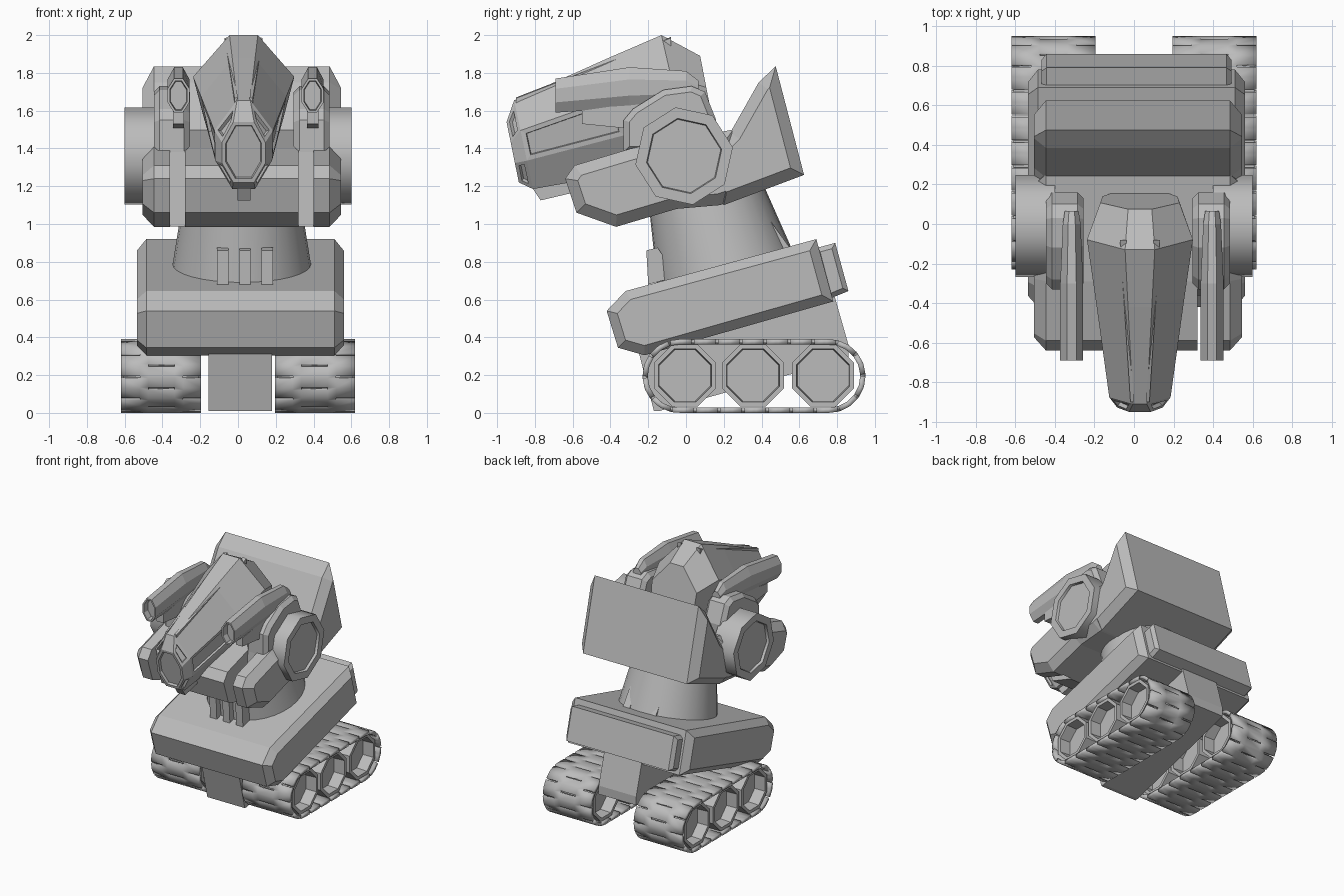
import bpy, bmesh
from math import sin, cos, pi, radians
from mathutils import Vector

if "Cube" in bpy.data.objects:
    bpy.data.objects.remove(bpy.data.objects["Cube"])

grey = bpy.data.materials.new("plain grey")
grey.use_nodes = True
COLOUR = (0.5, 0.5, 0.5, 1)
grey.diffuse_color = COLOUR
grey.node_tree.nodes["Principled BSDF"].inputs["Base Color"].default_value = COLOUR

C = 0.02        # centre line of the upper body
H = 0.0125      # centre line of the hull
SIDES = (("left", 1), ("right", -1))


def finish(bm, name, smooth=None):
    bmesh.ops.recalc_face_normals(bm, faces=bm.faces)
    me = bpy.data.meshes.new(name)
    bm.to_mesh(me)
    bm.free()
    me.materials.append(grey)
    ob = bpy.data.objects.new(name, me)
    bpy.context.collection.objects.link(ob)
    if smooth:
        bpy.ops.object.select_all(action='DESELECT')
        ob.select_set(True)
        bpy.context.view_layer.objects.active = ob
        bpy.ops.object.shade_smooth_by_angle(angle=radians(smooth))
    return ob


def inset(bm, faces, thickness, depth):
    bmesh.ops.inset_individual(bm, faces=faces, thickness=thickness,
                               depth=depth, use_even_offset=True)


def prism(name, profile, centre, half, chamfer=0.0, recess=None, smooth=None):
    """Side profile (y, z) extruded across x, with chamfered or recessed ends."""
    bm = bmesh.new()
    w = half - chamfer
    rings = [[bm.verts.new((centre + s * w, y, z)) for y, z in profile] for s in (-1, 1)]
    n = len(profile)
    ends = [bm.faces.new(r) for r in rings]
    for i in range(n):
        j = (i + 1) % n
        bm.faces.new((rings[0][i], rings[0][j], rings[1][j], rings[1][i]))
    bmesh.ops.recalc_face_normals(bm, faces=bm.faces)
    if chamfer:
        inset(bm, ends, chamfer, chamfer)
    if recess:
        inset(bm, ends, recess[0], 0)
        inset(bm, ends, 0.005, -recess[1])
    return finish(bm, name, smooth)


def loft(bm, sections):
    """Skin closed sections; returns the rows of side faces and the two caps."""
    rings = [[bm.verts.new(p) for p in s] for s in sections]
    n = len(rings[0])
    rows = [[bm.faces.new((a[i], a[(i + 1) % n], b[(i + 1) % n], b[i])) for i in range(n)]
            for a, b in zip(rings, rings[1:])]
    caps = [bm.faces.new(rings[0]), bm.faces.new(rings[-1])]
    bmesh.ops.recalc_face_normals(bm, faces=bm.faces)
    return rows, caps


def ngon(y, z, r, sides, turn):
    return [(y + r * cos(2 * pi * i / sides + turn), z + r * sin(2 * pi * i / sides + turn))
            for i in range(sides)]


# Track belts: a loop of plates with staggered slots
R, Y0, LENGTH = 0.195, -0.035, 0.79


def belt_point(s):
    arc = pi * R
    s %= 2 * (LENGTH + arc)
    if s < LENGTH:
        return Y0 + s, 2 * R
    s -= LENGTH
    if s < arc:
        return Y0 + LENGTH + R * sin(s / R), R + R * cos(s / R)
    s -= arc
    if s < LENGTH:
        return Y0 + LENGTH - s, 0
    s -= LENGTH
    return Y0 - R * sin(s / R), R - R * cos(s / R)


LINKS = 44
pitch = 2 * (LENGTH + pi * R) / LINKS
columns = (0.195, 0.29, 0.335, 0.475, 0.52, 0.62)
for side, sx in SIDES:
    bm = bmesh.new()
    rows = []
    for k in range(LINKS):
        for off in (0, 0.014):
            y, z = belt_point(k * pitch + off)
            rows.append([bm.verts.new((sx * x, y, z)) for x in columns])
    for i, a in enumerate(rows):
        b = rows[(i + 1) % len(rows)]
        for c in range(5):
            slot = i % 2 == 0 and c in ((2,) if i % 4 == 0 else (0, 4))
            if not slot:
                bm.faces.new((a[c], a[c + 1], b[c + 1], b[c]))
    belt = finish(bm, side + "_track_belt", 40)
    mod = belt.modifiers.new("thickness", 'SOLIDIFY')
    mod.thickness = 0.028
    mod.offset = -1
    # Road wheels
    for k, y in enumerate((-0.005, 0.355, 0.725)):
        prism(f"{side}_wheel_{k + 1}", ngon(y, 0.198, 0.178, 8, pi / 8),
              sx * 0.408, 0.2, recess=(0.025, 0.09))

# Keel between the tracks
prism("keel", [(-0.25, 0.32), (-0.17, 0.01), (-0.14, 0.01), (0.86, 0.29),
               (0.86, 0.36), (0.78, 0.64), (0.0, 0.45)], H, 0.168)

# Sloping hull and rear plate
prism("hull", [(-0.42, 0.54), (-0.32, 0.645), (0.69, 0.92), (0.78, 0.59),
               (-0.22, 0.305), (-0.36, 0.345)], H, 0.548, 0.05)
prism("rear_plate", [(0.68, 0.87), (0.79, 0.9), (0.86, 0.645), (0.75, 0.6)], H, 0.48, 0.025)

# Neck leaning with the hull, and its ribs
TILT = radians(15)
bm = bmesh.new()
sections = []
for t, r in ((-0.06, 0.375), (0.42, 0.3)):
    base = Vector((C, 0.2 - sin(TILT) * t, 0.79 + cos(TILT) * t))
    sections.append([base + r * Vector((cos(a), sin(a) * cos(TILT), sin(a) * sin(TILT)))
                     for a in (2 * pi * i / 32 for i in range(32))])
loft(bm, sections)
finish(bm, "neck", 40)
for k in (-1, 0, 1):
    x = 0.037 + k * 0.117
    prism(f"front_rib_{k + 2}", [(-0.21, 0.86), (-0.15, 0.875), (-0.05, 0.72), (-0.2, 0.68)], x, 0.03)
    prism(f"back_rib_{k + 2}", [(0.38, 1.02), (0.43, 1.04), (0.545, 0.88), (0.45, 0.84)], x, 0.03)

# Torso with two grooves down the chest
torso = prism("torso", [(-0.64, 1.24), (-0.59, 1.31), (-0.29, 1.4), (0.25, 1.5), (0.3, 1.14),
                        (0.18, 1.1), (-0.05, 1.08), (-0.37, 0.985), (-0.58, 1.06)], C, 0.525, 0.06)
for side, sx in SIDES:
    cutter = prism(side + "_groove_cutter", [(-0.8, 0.9), (-0.8, 1.5), (-0.32, 1.5), (-0.37, 0.9)],
                   C + sx * 0.34, 0.04)
    cutter.hide_render = True
    cutter.hide_viewport = True
    cutter.display_type = 'WIRE'
    mod = torso.modifiers.new(side + "_groove", 'BOOLEAN')
    mod.operation = 'DIFFERENCE'
    mod.solver = 'EXACT'
    mod.object = cutter

# Backpack
prism("backpack", [(0.15, 1.4), (0.235, 1.485), (0.385, 1.75), (0.475, 1.835), (0.625, 1.26),
                   (0.2, 1.1), (0.15, 1.15)], C, 0.525, 0.06)

for side, sx in SIDES:
    # Shoulder disc
    prism(side + "_shoulder", ngon(-0.01, 1.36, 0.262, 8, radians(10)), sx * 0.5, 0.1,
          recess=(0.055, 0.02), smooth=50)
    # Gun mount
    prism(side + "_gun_mount", [(-0.33, 1.38), (-0.33, 1.55), (-0.28, 1.61), (-0.12, 1.71), (0.03, 1.73),
                                (0.1, 1.7), (0.16, 1.55), (0.16, 1.38)], C + sx * 0.37, 0.095, 0.03)
    # Gun pod: tapering six-sided barrel with a hollow muzzle
    bm = bmesh.new()
    sections = []
    for y, lo, hi, w in ((-0.69, 1.59, 1.77, 0.058), (-0.3, 1.615, 1.83, 0.058),
                         (0.0, 1.64, 1.81, 0.045), (0.065, 1.66, 1.76, 0.035)):
        x, d = 0.04 + sx * 0.355, hi - lo
        sections.append([(x + u * w, y, lo + v * d) for u, v in
                         ((0.4, 0), (1, 0.3), (1, 0.7), (0.4, 1),
                          (-0.4, 1), (-1, 0.7), (-1, 0.3), (-0.4, 0))])
    rows, caps = loft(bm, sections)
    inset(bm, caps[:1], 0.012, 0)
    inset(bm, caps[:1], 0.004, -0.05)
    finish(bm, side + "_gun_pod")
    prism(side + "_gun_rail", [(-0.55, 1.6), (-0.55, 1.53), (-0.25, 1.5), (-0.2, 1.65)],
          0.04 + sx * 0.355, 0.03)


# Head: eight-sided sections from muzzle to back
def head_section(top, bottom, widths):
    half = []
    for w, f in zip(widths, (1, 0.66, 0.32, 0)):
        half.append((w, bottom[0] + f * (top[0] - bottom[0]), bottom[1] + f * (top[1] - bottom[1])))
    return ([(C + 0.01 + w, y, z) for w, y, z in half]
            + [(C + 0.01 - w, y, z) for w, y, z in reversed(half)])


bm = bmesh.new()
rows, caps = loft(bm, [
    head_section((-0.95, 1.54), (-0.885, 1.22), (0.055, 0.115, 0.115, 0.055)),
    head_section((-0.91, 1.655), (-0.81, 1.185), (0.035, 0.155, 0.15, 0.06)),
    head_section((-0.42, 1.875), (-0.28, 1.28), (0.06, 0.225, 0.185, 0.08)),
    head_section((-0.13, 2.0), (0.02, 1.35), (0.075, 0.268, 0.21, 0.1)),
    head_section((0.075, 1.89), (0.17, 1.4), (0.06, 0.2, 0.19, 0.1))])
inset(bm, caps[:1], 0.02, 0)
inset(bm, caps[:1], 0.005, -0.02)
windows = [rows[0][j] for j in (0, 2, 4, 6)]
inset(bm, windows, 0.02, 0)
inset(bm, windows, 0.003, -0.02)
panels = [rows[1][j] for j in (1, 5)]
inset(bm, panels, 0.025, 0)
inset(bm, panels, 0.003, -0.015)
finish(bm, "head")

# Crest rails along the top of the head, and the chin
for side, sx in SIDES:
    bm = bmesh.new()
    sections = []
    for y, z, x, w in ((-0.9, 1.655, 0.04, 0.008), (-0.08, 1.975, 0.085, 0.016)):
        sections.append([(C + 0.01 + sx * (x + a * w), y, z + b)
                         for a, b in ((-1, -0.05), (1, -0.05), (1, 0.01), (-1, 0.015))])
    loft(bm, sections)
    finish(bm, side + "_crest_rail")
prism("chin", [(-0.82, 1.2), (-0.77, 1.125), (-0.6, 1.165), (-0.55, 1.26)], C + 0.012, 0.035)
